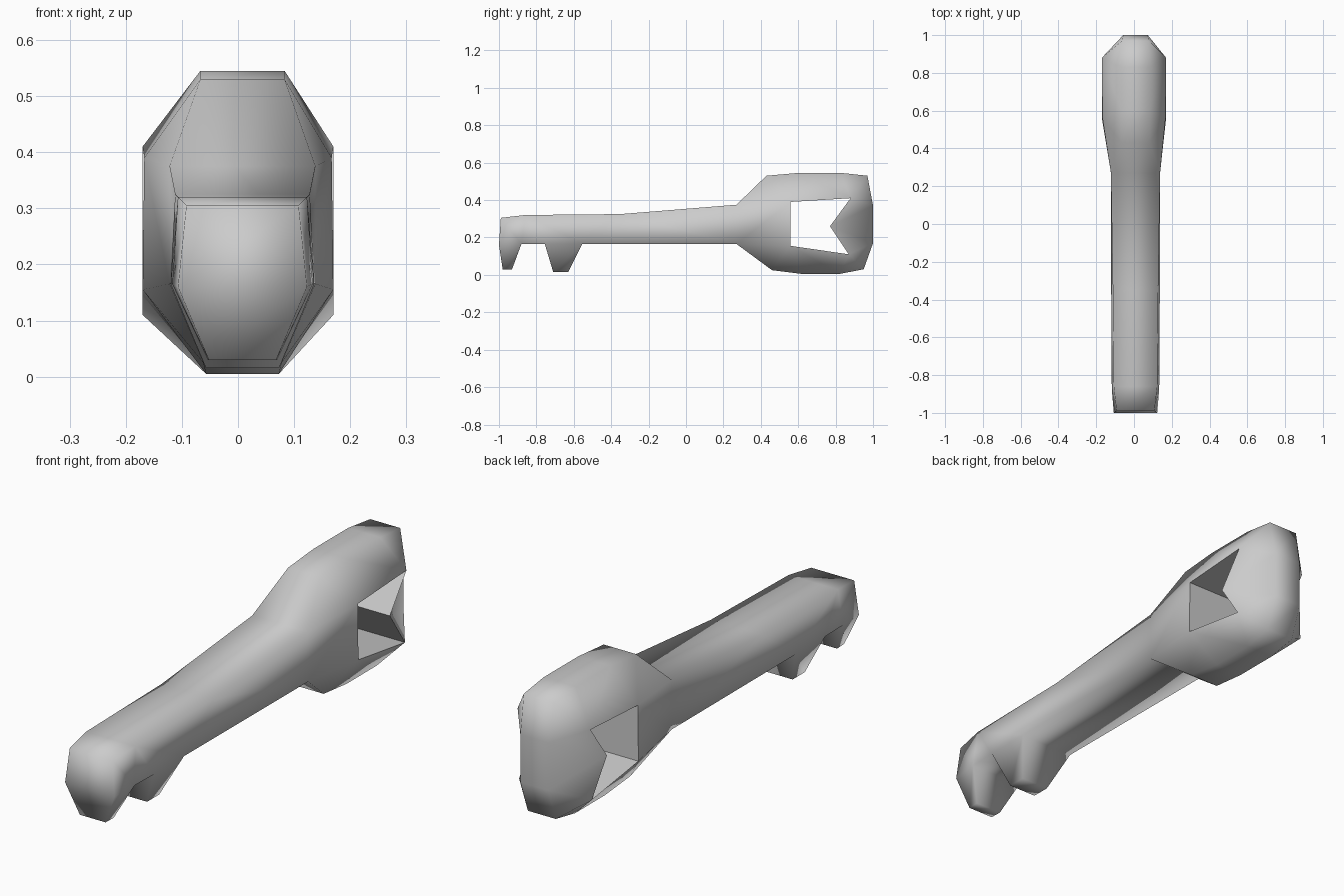
import bpy
import bmesh

cube = bpy.data.objects.get("Cube")
if cube:
    bpy.data.objects.remove(cube, do_unlink=True)

mat = bpy.data.materials.new("plain grey metal")
mat.use_nodes = True
GREY = (0.6, 0.6, 0.6, 1)
mat.diffuse_color = GREY
mat.node_tree.nodes["Principled BSDF"].inputs["Base Color"].default_value = GREY

# Rim profile of the key: y, z, half thickness
bow = [(.27, .375, .13), (.43, .53, .075), (.6, .545, .075), (.83, .545, .075),
       (.97, .53, .07), (1, .37, .065), (1, .17, .065), (.95, .03, .065),
       (.82, .005, .065), (.62, .005, .065), (.46, .025, .07), (.27, .165, .13)]
rear_tooth = [(-.555, .165, .128), (-.63, .015, .065), (-.71, .015, .065), (-.755, .165, .128)]
front_tooth = [(-.88, .165, .125), (-.93, .03, .062), (-.98, .03, .06), (-1, .16, .115)]
shaft_top = [(-.99, .305, .1), (-.86, .32, .115), (-.35, .325, .12)]
rim = bow + rear_tooth + front_tooth + shaft_top
# Notched hole through the bow
hole = [(.56, .39, .167), (.88, .41, .17), (.77, .26, .17), (.87, .11, .17), (.56, .155, .17)]
A, B, C, D, E = range(len(rim), len(rim) + len(hole))

# Side panels joining the rim to the hole, then the shaft and teeth
panels = [(0, 1, A), (1, 2, A), (2, 3, B, A), (3, 4, B), (4, 5, B), (5, C, B), (5, 6, C),
          (6, D, C), (6, 7, D), (7, 8, D), (8, 9, E, D), (9, 10, E), (10, 11, E), (11, 0, A, E),
          (11, 12, 22, 0), (12, 15, 21, 22), (12, 13, 14, 15), (15, 16, 21),
          (16, 17, 18, 19), (16, 19, 20, 21)]

bm = bmesh.new()
sides = []
for s in (-1, 1):
    sides.append([bm.verts.new((s * w + .008 * (i < A), y, z))
                  for i, (y, z, w) in enumerate(rim + hole)])
    for p in panels:
        bm.faces.new([sides[-1][i] for i in p])


def bridge(first, count):
    """Join the matching loops of both sides with a ring of quads."""
    ring = []
    for k in range(count):
        i, j = first + k, first + (k + 1) % count
        ring.append(bm.faces.new((sides[0][i], sides[0][j], sides[1][j], sides[1][i])))
    return ring


bridge(0, len(rim))
walls = bridge(A, len(hole))
bmesh.ops.recalc_face_normals(bm, faces=bm.faces)
for f in bm.faces:
    f.smooth = True
# Crisp edges around and inside the hole
for f in walls:
    for e in f.edges:
        e.smooth = False

mesh = bpy.data.meshes.new("key")
bm.to_mesh(mesh)
bm.free()
mesh.materials.append(mat)
key = bpy.data.objects.new("key", mesh)
bpy.context.collection.objects.link(key)
